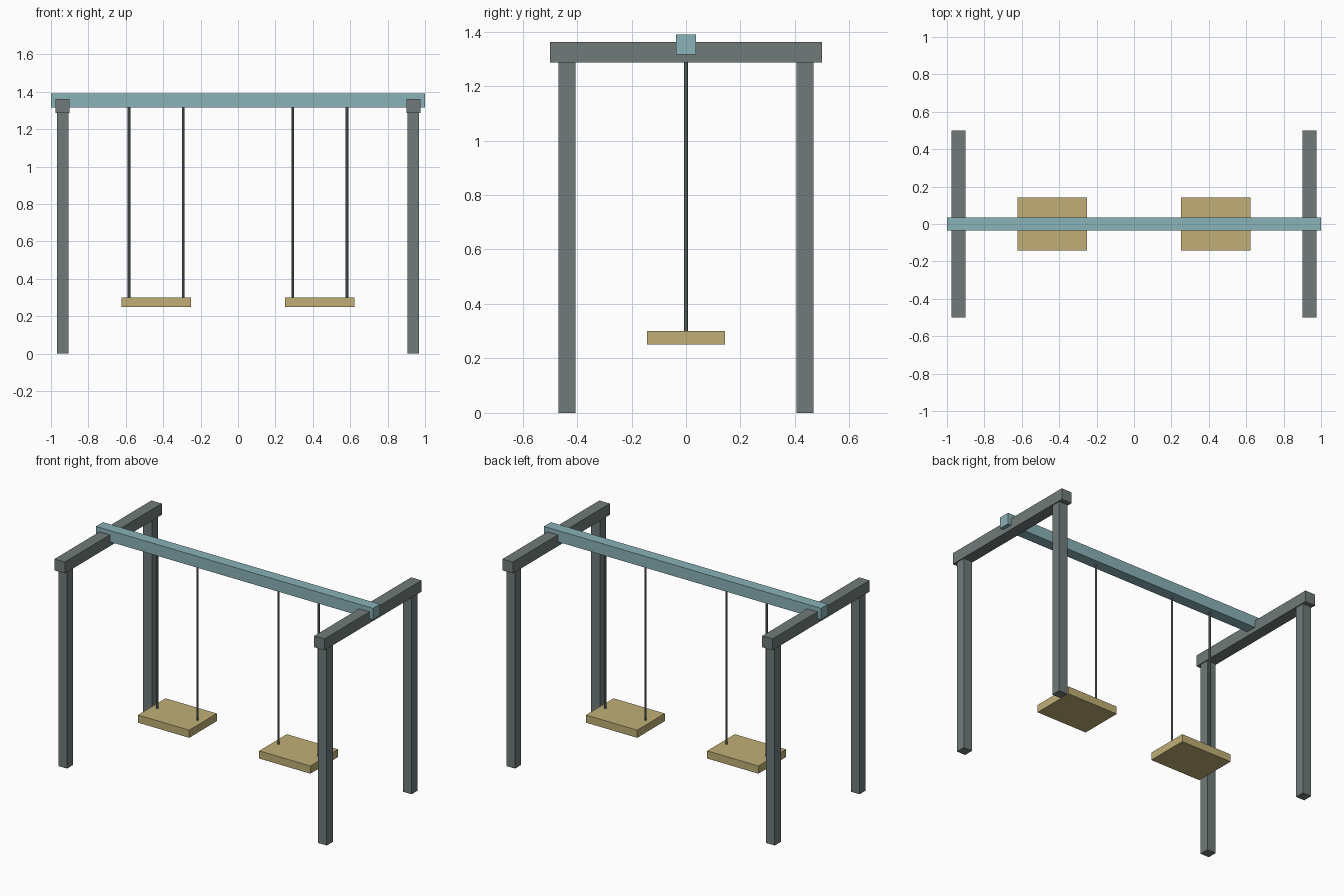
import bpy
import bmesh
from mathutils import Matrix

if "Cube" in bpy.data.objects:
    bpy.data.objects.remove(bpy.data.objects["Cube"])


def material(name, rgb):
    lin = [((c / 255 + 0.055) / 1.055) ** 2.4 for c in rgb]
    m = bpy.data.materials.new(name)
    m.diffuse_color = (*lin, 1)
    m.use_nodes = True
    m.node_tree.nodes["Principled BSDF"].inputs["Base Color"].default_value = m.diffuse_color
    return m


GREY = material("slate grey", (112, 123, 122))
BLUE = material("pale blue", (138, 178, 184))
TAN = material("tan wood", (192, 175, 118))


def finish(name, bm, mat):
    me = bpy.data.meshes.new(name)
    bm.to_mesh(me)
    bm.free()
    me.materials.append(mat)
    ob = bpy.data.objects.new(name, me)
    bpy.context.collection.objects.link(ob)


def box(name, centre, size, mat):
    bm = bmesh.new()
    bmesh.ops.create_cube(bm, size=1, matrix=Matrix.Translation(centre) @ Matrix.Diagonal((*size, 1)))
    finish(name, bm, mat)


def rod(name, x, z0, z1, radius, mat):
    bm = bmesh.new()
    bmesh.ops.create_cone(bm, cap_ends=True, segments=8, radius1=radius, radius2=radius,
                          depth=z1 - z0, matrix=Matrix.Translation((x, 0, (z0 + z1) / 2)))
    finish(name, bm, mat)


# Long top beam
box("top_beam", (0, 0, 1.353), (2, 0.072, 0.074), BLUE)

for side, s in (("left", -1), ("right", 1)):
    # End frame: crossbar on two posts
    box(f"{side}_crossbar", (s * 0.9375, 0, 1.324), (0.075, 1.0, 0.074), GREY)
    for end, e in (("front", -1), ("back", 1)):
        box(f"{side}_{end}_post", (s * 0.9375, e * 0.4375, 0.645), (0.063, 0.063, 1.29), GREY)
    # Swing: seat hung from two rods
    box(f"{side}_seat", (s * 0.4375, 0, 0.276), (0.37, 0.285, 0.05), TAN)
    for end, x in (("inner", 0.2925), ("outer", 0.5825)):
        rod(f"{side}_{end}_rod", s * x, 0.29, 1.325, 0.007, GREY)
